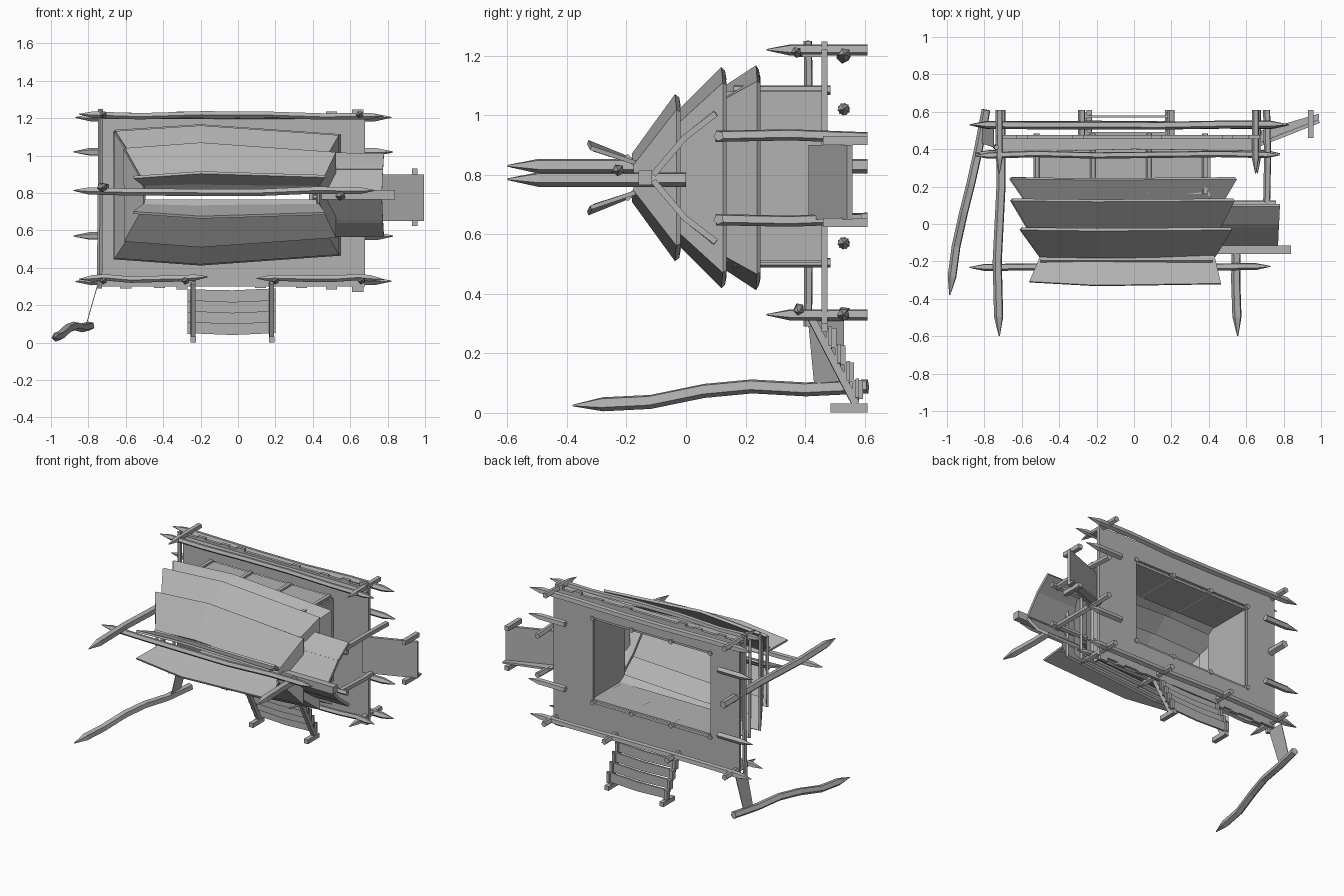
import bpy, bmesh, math, random
from mathutils import Vector

random.seed(4)
cube = bpy.data.objects.get("Cube")
if cube:
    bpy.data.objects.remove(cube)

wood = bpy.data.materials.new("weathered_grey")
wood.use_nodes = True
GREY = (0.45, 0.45, 0.45, 1)
wood.diffuse_color = GREY
wood.node_tree.nodes["Principled BSDF"].inputs["Base Color"].default_value = GREY

MID = 0.79  # height of the ridge line


def finish(name, bm, thick=0):
    bmesh.ops.recalc_face_normals(bm, faces=bm.faces)
    mesh = bpy.data.meshes.new(name)
    bm.to_mesh(mesh)
    bm.free()
    mesh.materials.append(wood)
    ob = bpy.data.objects.new(name, mesh)
    bpy.context.collection.objects.link(ob)
    if thick:
        mod = ob.modifiers.new("thickness", "SOLIDIFY")
        mod.thickness = thick
        mod.offset = 0
    return ob


def box(name, x, y, z):
    """Box between the given (low, high) pairs."""
    bm = bmesh.new()
    bmesh.ops.create_cube(bm, size=1)
    for v in bm.verts:
        v.co = [lo + (c + 0.5) * (hi - lo) for c, (lo, hi) in zip(v.co, (x, y, z))]
    return finish(name, bm)


def sheet(name, rows, thick=0.014):
    """Thin board skinned between two rows of points."""
    bm = bmesh.new()
    a, b = [[bm.verts.new(p) for p in row] for row in rows]
    for i in range(len(a) - 1):
        bm.faces.new((a[i], a[i + 1], b[i + 1], b[i]))
    return finish(name, bm, thick)


def log(name, path, r=0.02, tips="", sides=5):
    """Faceted log along a path; tips may name sharpened ends: s(tart), e(nd)."""
    pts = [Vector(p) for p in path]
    radii = [r] * len(pts)
    if "s" in tips:
        pts.insert(1, pts[0] + (pts[1] - pts[0]).normalized() * r * 4)
        radii = [r * 0.12] + [r] * (len(pts) - 1)
    if "e" in tips:
        pts.insert(-1, pts[-1] + (pts[-2] - pts[-1]).normalized() * r * 4)
        radii = radii + [r * 0.12]
    axis = (pts[-1] - pts[0]).normalized()
    u = axis.orthogonal().normalized()
    w = axis.cross(u)
    bm = bmesh.new()
    rings = []
    for p, rad in zip(pts, radii):
        angles = [math.tau * k / sides for k in range(sides)]
        rings.append([bm.verts.new(p + rad * (u * math.cos(t) + w * math.sin(t))) for t in angles])
    for a, b in zip(rings, rings[1:]):
        for k in range(sides):
            n = (k + 1) % sides
            bm.faces.new((a[k], a[n], b[n], b[k]))
    bm.faces.new(rings[0])
    bm.faces.new(rings[-1])
    return finish(name, bm)


def beam_x(name, x0, x1, y, z, r=0.02, tips="se", wobble=0.008):
    n = 5
    path = [(x0 + (x1 - x0) * i / n, y + random.uniform(-wobble, wobble) / 2,
             z + random.uniform(-wobble, wobble)) for i in range(n + 1)]
    return log(name, path, r, tips)


# Platform with a rectangular opening under the hut
DECK = (0.455, 0.475)
box("deck_upper", (-0.74, 0.68), DECK, (1.09, 1.22))
box("deck_lower", (-0.74, 0.68), DECK, (0.3, 0.5))
box("deck_left_end", (0.38, 0.68), DECK, (0.5, 1.09))
box("deck_right_end", (-0.74, -0.52), DECK, (0.5, 1.09))
for x in (-0.6, -0.42, -0.3, 0.12, 0.34, 0.5, 0.64):
    tall = random.uniform(0.005, 0.03)
    box("deck_board_end_upper", (x - 0.03, x + 0.03), DECK, (1.2, 1.22 + tall))
    box("deck_board_end_lower", (x - 0.03, x + 0.03), DECK, (0.3 - tall, 0.32))

# Long beams below the deck, and the rails above it
for z in (1.2, 0.33):
    beam_x("deck_beam", -0.87, 0.82, 0.53, z, 0.022)
beam_x("upper_rail", -0.85, 0.78, 0.37, 1.21, 0.018, wobble=0.014)
beam_x("lower_rail_right", -0.85, -0.16, 0.38, 0.345, 0.018)
beam_x("lower_rail_left", 0.1, 0.78, 0.38, 0.345, 0.018)
log("side_rail", [(-0.74, 0.41, 0.29), (-0.735, 0.415, 0.8), (-0.735, 0.41, 1.25)], 0.015)
sheet("rail_boards", [[(-0.74, 0.38, 1.2), (0.0, 0.4, 1.205), (0.68, 0.39, 1.2)],
                      [(-0.74, 0.47, 1.2), (0.0, 0.47, 1.2), (0.68, 0.47, 1.2)]], 0.01)

# Short beam ends
for z in (1.02, 0.57):
    log("beam_end_left", [(0.55, 0.53, z), (0.83, 0.53, z)], 0.022, "e")
    log("beam_end_right", [(-0.62, 0.53, z), (-0.88, 0.53, z)], 0.022, "e")

# Rail posts
for x, z in ((-0.72, 1.22), (0.65, 1.22), (-0.72, 0.33), (-0.28, 0.33), (0.2, 0.33), (0.66, 0.33)):
    log("rail_post", [(x, 0.27, z), (x, 0.61, z)], 0.02, "s")

# Hut walls and their posts
box("upper_wall", (-0.52, 0.4), (0.16, 0.46), (1.07, 1.085))
box("lower_wall", (-0.52, 0.4), (0.16, 0.46), (0.505, 0.52))
box("right_wall", (-0.53, -0.515), (0.1, 0.46), (0.51, 1.08))
box("left_wall", (0.395, 0.41), (0.1, 0.46), (0.51, 1.08))
for x in (-0.52, -0.22, 0.08, 0.38):
    for z in (1.085, 0.505):
        log("wall_post", [(x, 0.16, z), (x, 0.485, z)], 0.017)


# Roof: three overlapping skirts, each a sloped ring around the ridge
def ring_points(y, x0, x1, half, bulge):
    upper = [(x0, y, MID + half), (-0.2, y - 0.005, MID + half + bulge), (x1, y, MID + half - 0.02)]
    lower = [(x, yy, 2 * MID - z) for x, yy, z in reversed(upper)]
    return upper + lower + upper[:1]


SKIRTS = (("lower", (0.1, -0.56, 0.46, 0.26), (0.245, -0.66, 0.545, 0.34)),
          ("middle", (-0.03, -0.56, 0.45, 0.19), (0.13, -0.655, 0.535, 0.335)),
          ("upper", (-0.17, -0.5, 0.43, 0.06), (-0.025, -0.605, 0.52, 0.245)))
for label, top, bottom in SKIRTS:
    sheet("roof_skirt_" + label, [ring_points(*top, 0.015), ring_points(*bottom, 0.03)], 0.018)

# Flared ridge boards
for side in (1, -1):
    sheet("ridge_board", [[(-0.5, -0.16, MID + side * 0.03), (0.42, -0.16, MID + side * 0.03)],
                          [(-0.5, -0.2, MID + side * 0.075), (0.42, -0.2, MID + side * 0.075)]])
    sheet("ridge_flare", [[(-0.5, -0.17, MID + side * 0.05), (-0.2, -0.17, MID + side * 0.055),
                           (0.43, -0.17, MID + side * 0.05)],
                          [(-0.56, -0.31, MID + side * 0.095), (-0.2, -0.33, MID + side * 0.12),
                           (0.465, -0.32, MID + side * 0.1)]])

# Ridge pole and the two tall end posts
beam_x("ridge_pole", -0.88, 0.73, -0.23, 0.81, 0.02)
log("tall_post_right", [(-0.72, -0.6, 0.83), (-0.73, -0.2, 0.83), (-0.71, 0.2, 0.83),
                        (-0.71, 0.61, 0.83)], 0.026, "s")
log("tall_post_left", [(0.555, -0.6, 0.785), (0.545, -0.3, 0.785), (0.55, 0.0, 0.785)], 0.026, "s")

# Porch: gabled roof, ridge board and posts
for side in (1, -1):
    sheet("porch_roof", [[(0.4, -0.11, MID + side * 0.01), (0.77, -0.11, MID + side * 0.01)],
                         [(0.4, 0.0, MID + side * 0.14), (0.775, 0.0, MID + side * 0.14)]], 0.02)
    sheet("porch_eave", [[(0.4, -0.01, MID + side * 0.13), (0.775, -0.01, MID + side * 0.13)],
                         [(0.4, 0.1, MID + side * 0.22), (0.78, 0.1, MID + side * 0.215)]], 0.02)
    log("porch_post", [(0.71, 0.1, MID + side * 0.14), (0.715, 0.35, MID + side * 0.145),
                       (0.71, 0.61, MID + side * 0.135)], 0.02)
    log("porch_plate", [(0.4, 0.11, MID + side * 0.14), (0.76, 0.11, MID + side * 0.14)], 0.018)
box("porch_ridge", (0.42, 0.84), (-0.16, -0.115), (0.765, 0.815))

# Side ramp with its feet
sheet("ramp", [[(0.66, 0.42, 0.65), (0.99, 0.55, 0.65)], [(0.66, 0.42, 0.9), (0.99, 0.55, 0.9)]], 0.02)
sheet("ramp_edge", [[(0.68, 0.44, 0.66), (0.99, 0.56, 0.66)], [(0.68, 0.5, 0.66), (0.99, 0.59, 0.66)]])
for z in (0.64, 0.915):
    box("ramp_foot", (0.93, 0.96), (0.46, 0.61), (z - 0.015, z + 0.015))

# Front steps
for x in (-0.24, 0.18):
    log("step_rail", [(x, 0.42, 0.32), (x, 0.57, 0.03)], 0.018, sides=4)
    box("step_foot", (x - 0.015, x + 0.015), (0.485, 0.61), (0.002, 0.032))
for i in range(4):
    y, z = 0.485 + 0.03 * i, 0.255 - 0.058 * i
    sheet("step", [[(-0.27, y, z - 0.03), (-0.03, y, z - 0.04), (0.2, y, z - 0.03)],
                   [(-0.27, y, z + 0.03), (-0.03, y, z + 0.025), (0.2, y, z + 0.035)]], 0.012)
    for x in (-0.26, 0.18):
        box("step_peg", (x - 0.01, x + 0.01), (y - 0.015, y + 0.02), (z - 0.035, z + 0.03))

# Fallen log at the foot and the loose board that reaches it
log("fallen_log", [(-0.985, -0.38, 0.025), (-0.95, -0.12, 0.038), (-0.91, 0.06, 0.075),
                   (-0.87, 0.22, 0.09), (-0.83, 0.4, 0.08), (-0.79, 0.61, 0.09)], 0.025, "s")
sheet("loose_board", [[(-0.75, 0.41, 0.31), (-0.75, 0.53, 0.31)],
                      [(-0.81, 0.43, 0.1), (-0.81, 0.53, 0.1)]], 0.004)
